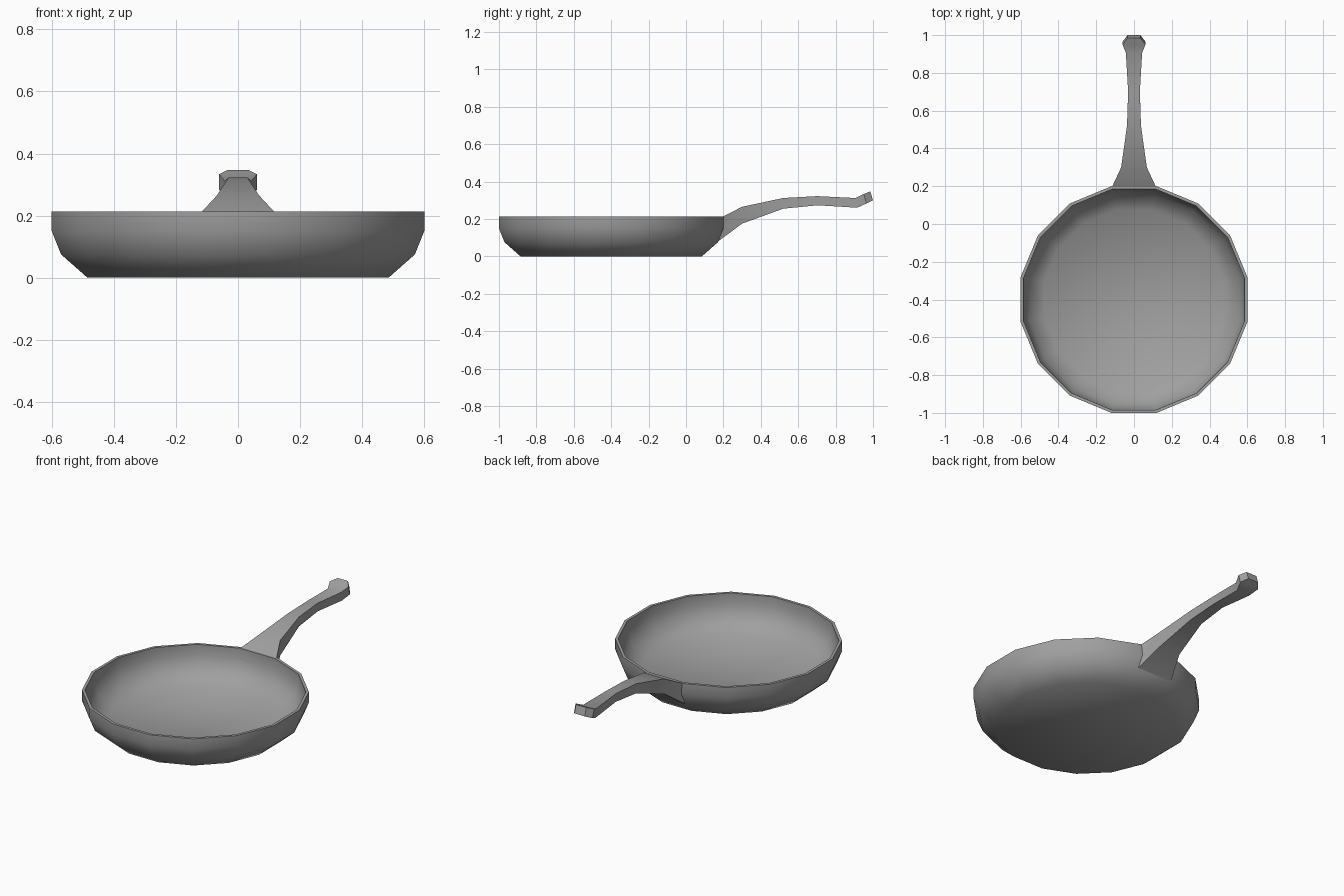
import bpy, bmesh, math

if "Cube" in bpy.data.objects:
    bpy.data.objects.remove(bpy.data.objects["Cube"])

SIDES = 16
CENTRE_Y = -0.4

metal = bpy.data.materials.new("grey metal")
metal.diffuse_color = (0.35, 0.35, 0.35, 1)
metal.use_nodes = True
metal.node_tree.nodes["Principled BSDF"].inputs["Base Color"].default_value = metal.diffuse_color


def loft(name, rings, angle):
    """Skin a list of closed rings and cap both ends."""
    bm = bmesh.new()
    loops = [[bm.verts.new(p) for p in ring] for ring in rings]
    n = len(loops[0])
    for a, b in zip(loops, loops[1:]):
        for i in range(n):
            j = (i + 1) % n
            bm.faces.new((a[i], a[j], b[j], b[i]))
    bm.faces.new(loops[0])
    bm.faces.new(loops[-1])
    bmesh.ops.recalc_face_normals(bm, faces=bm.faces)
    mesh = bpy.data.meshes.new(name)
    bm.to_mesh(mesh)
    bm.free()
    mesh.materials.append(metal)
    obj = bpy.data.objects.new(name, mesh)
    bpy.context.collection.objects.link(obj)
    bpy.ops.object.select_all(action='DESELECT')
    obj.select_set(True)
    bpy.context.view_layer.objects.active = obj
    bpy.ops.object.shade_smooth_by_angle(angle=math.radians(angle))
    return obj


def pan_ring(apothem, z):
    r = apothem / math.cos(math.pi / SIDES)
    angles = [(i + 0.5) * 2 * math.pi / SIDES for i in range(SIDES)]
    return [(r * math.cos(a), CENTRE_Y + r * math.sin(a), z) for a in angles]


# Pan bowl: outside from the base up, over the rim, down to the inner floor
profile = [(0.485, 0.0), (0.57, 0.075), (0.60, 0.15), (0.60, 0.213),
           (0.584, 0.213), (0.583, 0.152), (0.554, 0.085), (0.475, 0.018)]
loft("pan_bowl", [pan_ring(r, z) for r, z in profile], 60)

# Handle: half width, bottom (y, z), top (y, z) at each section
sections = [(0.117, (0.165, 0.075), (0.195, 0.212)),
            (0.068, (0.30, 0.175), (0.30, 0.265)),
            (0.037, (0.52, 0.255), (0.52, 0.312)),
            (0.031, (0.705, 0.273), (0.70, 0.322)),
            (0.043, (0.915, 0.26), (0.905, 0.312)),
            (0.061, (0.965, 0.283), (0.95, 0.333)),
            (0.034, (1.0, 0.30), (0.985, 0.347))]
loft("handle", [[(-w, *b), (w, *b), (w, *t), (-w, *t)] for w, b, t in sections], 50)
